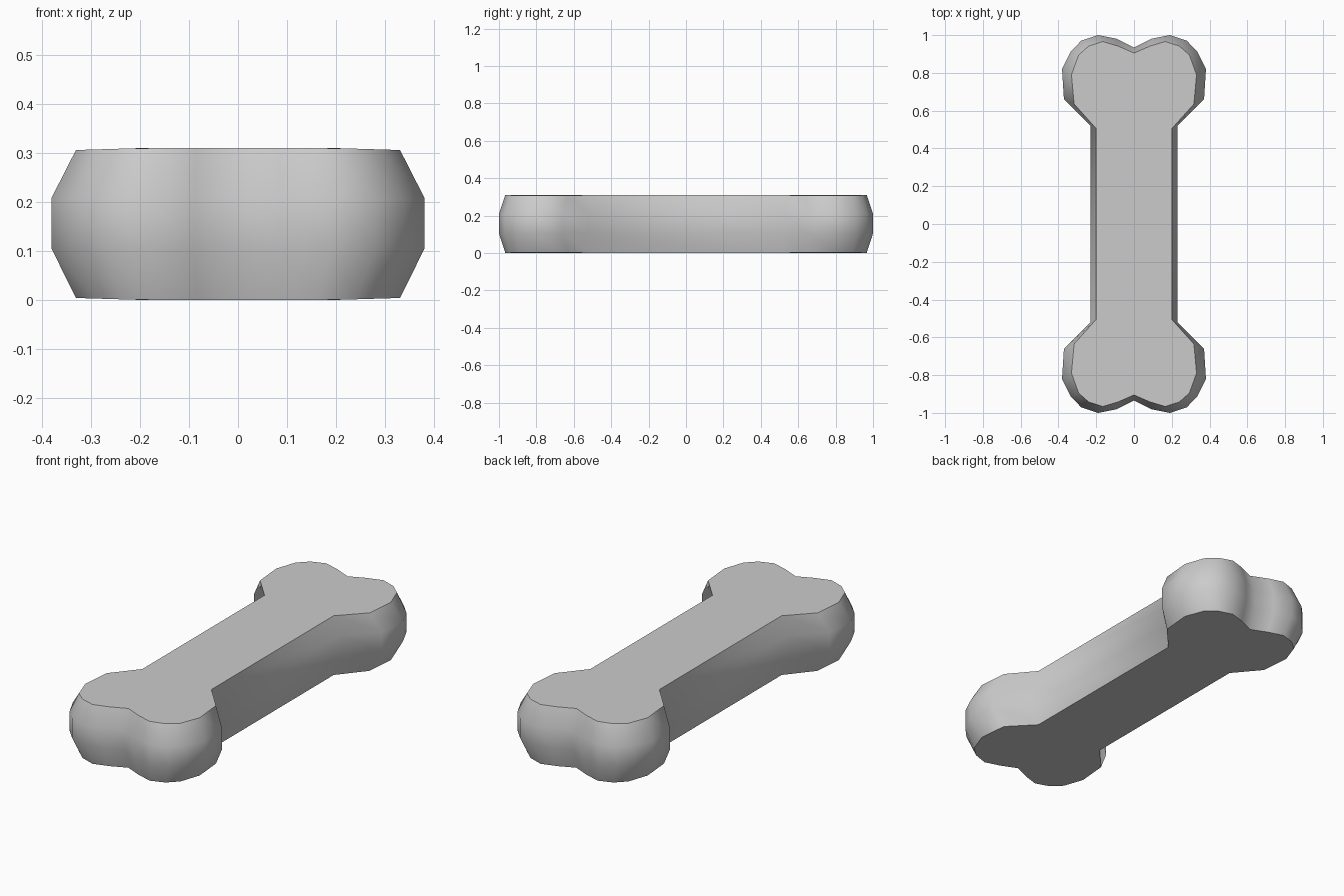
import bpy
import bmesh

cube = bpy.data.objects.get("Cube")
if cube:
    bpy.data.objects.remove(cube, do_unlink=True)

# Material
grey = bpy.data.materials.new("light_grey")
grey.use_nodes = True
colour = (0.6, 0.6, 0.6, 1)
grey.diffuse_color = colour
grey.node_tree.nodes["Principled BSDF"].inputs["Base Color"].default_value = colour

# Quarter outlines, from the end notch round the lobe to the shaft
WIDE = [(0, 0.935), (0.09, 0.98), (0.19, 1.0), (0.28, 0.97),
        (0.337, 0.91), (0.381, 0.82), (0.371, 0.66), (0.231, 0.522)]
CAP = [(0, 0.905), (0.085, 0.942), (0.165, 0.966), (0.24, 0.942),
       (0.293, 0.895), (0.331, 0.79), (0.317, 0.635), (0.2, 0.505)]
HEIGHT = 0.31


def full_loop(quarter):
    """Mirror a quarter outline into a closed loop."""
    half = quarter + [(x, -y) for x, y in reversed(quarter)]
    return half + [(-x, y) for x, y in reversed(half) if x > 0]


def cap_drop(x):
    """The caps fall away slightly toward the sides."""
    return max(0, abs(x) - 0.2) * 0.03


# Bone body: four rings, bridged and capped
bm = bmesh.new()
rings = []
for outline, z, side in ((CAP, 0, 1), (WIDE, 0.105, 0),
                         (WIDE, 0.208, 0), (CAP, HEIGHT, -1)):
    rings.append([bm.verts.new((x, y, z + side * cap_drop(x)))
                  for x, y in full_loop(outline)])

count = len(rings[0])
for low, high in zip(rings, rings[1:]):
    for i in range(count):
        j = (i + 1) % count
        bm.faces.new((low[i], low[j], high[j], high[i]))
bm.faces.new(rings[0])
bm.faces.new(rings[-1])
bmesh.ops.recalc_face_normals(bm, faces=bm.faces)

# Smooth sides with crisp cap rims
for face in bm.faces:
    face.smooth = len(face.verts) == 4
for edge in bm.edges:
    edge.smooth = all(len(f.verts) == 4 for f in edge.link_faces)

mesh = bpy.data.meshes.new("bone")
bm.to_mesh(mesh)
bm.free()
mesh.materials.append(grey)
bone = bpy.data.objects.new("bone", mesh)
bpy.context.collection.objects.link(bone)
